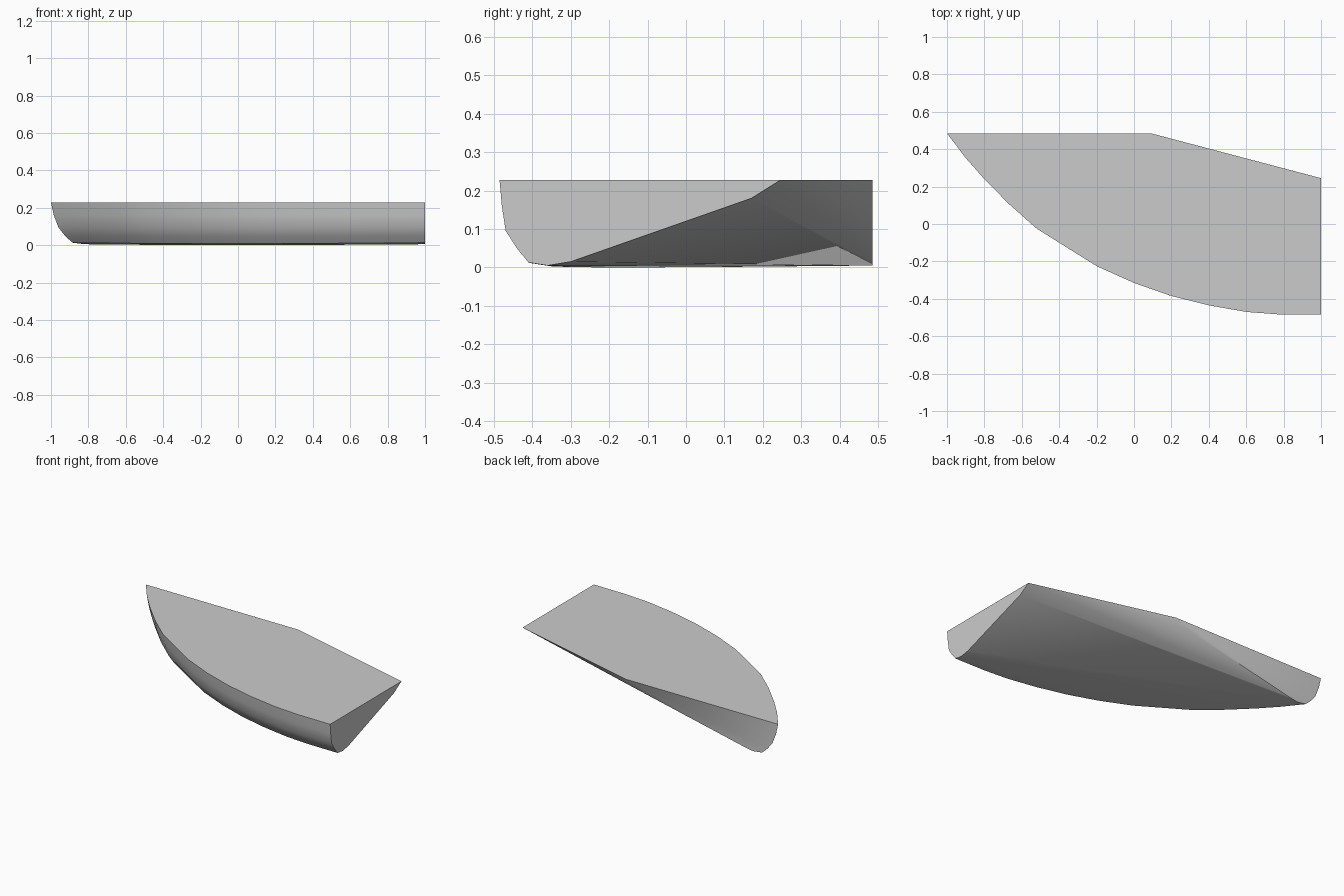
import bpy
import bmesh
import math
from mathutils import Vector

cube = bpy.data.objects.get("Cube")
if cube:
    bpy.data.objects.remove(cube)

TOP = 0.227

# Single plain grey material
grey = bpy.data.materials.new("light_grey")
grey.use_nodes = True
colour = (0.6, 0.6, 0.6, 1)
grey.diffuse_color = colour
grey.node_tree.nodes["Principled BSDF"].inputs["Base Color"].default_value = colour

# Plan outline of the curved front rim, and the straight back edge
rim = [(-1, .485), (-.9, .353), (-.8, .24), (-.67, .108), (-.52, -.025),
       (-.2, -.225), (0, -.315), (.2, -.385), (.4, -.435),
       (.6, -.47), (.77, -.483), (1, -.485)]
back_start, back_end = Vector((.09, .485)), Vector((1, .245))

# Rounded hull side: inset at the far end, inset at the near end, height
section = [(0, 0, TOP), (.015, .006, .16), (.04, .016, .095), (.075, .045, .05),
           (.115, .075, .013), (.18, .125, .005)]

# Back edge, its small chamfer, and the ends of the keel
points = [(*back_start, TOP), (*back_end, TOP), (0, .485, .18), (1, .17, .18),
          (-.76, .485, .015), (1, -.3, .015)]

# Sections along the rim, with the keel sagging slightly amidships
total = sum(math.dist(a, b) for a, b in zip(rim, rim[1:]))
travelled = 0
for i, point in enumerate(rim):
    if i:
        travelled += math.dist(rim[i - 1], point)
    t = travelled / total
    outer = Vector(point)
    inward = (back_start.lerp(back_end, t) - outer).normalized()
    for far, near, z in section:
        p = outer + inward * (far + (near - far) * t)
        sag = .005 * math.sin(math.pi * t) * (1 - z / TOP)
        points.append((p.x, p.y, max(0, z - sag)))

# Wrap the sections in one convex shell, merging the flat faces
bm = bmesh.new()
for p in points:
    bm.verts.new(p)
shell = bmesh.ops.convex_hull(bm, input=bm.verts)
spare = {g for g in shell["geom_interior"] + shell["geom_unused"]
         if isinstance(g, bmesh.types.BMVert)}
bmesh.ops.delete(bm, geom=list(spare), context="VERTS")
bmesh.ops.dissolve_limit(bm, angle_limit=math.radians(.2),
                         verts=bm.verts, edges=bm.edges)
bmesh.ops.recalc_face_normals(bm, faces=bm.faces)

mesh = bpy.data.meshes.new("curved_hull")
bm.to_mesh(mesh)
bm.free()
mesh.materials.append(grey)
hull = bpy.data.objects.new("curved_hull", mesh)
bpy.context.collection.objects.link(hull)
bpy.context.view_layer.objects.active = hull
hull.select_set(True)
bpy.ops.object.shade_smooth_by_angle(angle=math.radians(35))
